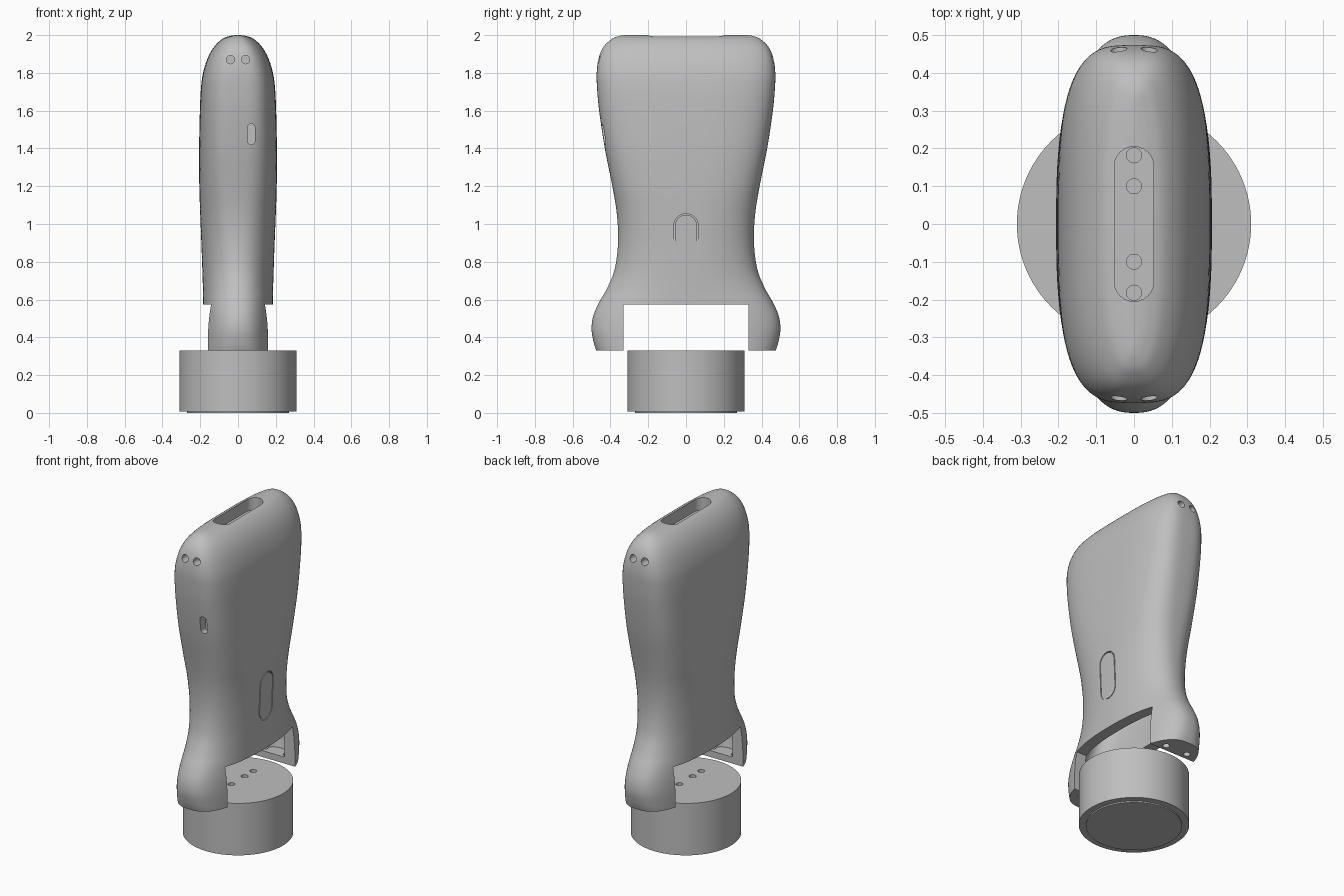
import bpy, bmesh, math
from mathutils import Vector, Matrix

if "Cube" in bpy.data.objects:
    bpy.data.objects.remove(bpy.data.objects["Cube"])

grey = bpy.data.materials.new("plain grey")
grey.use_nodes = True
COLOUR = (0.52, 0.52, 0.52, 1)
grey.diffuse_color = COLOUR
grey.node_tree.nodes["Principled BSDF"].inputs["Base Color"].default_value = COLOUR


def finish(bm, name):
    bmesh.ops.recalc_face_normals(bm, faces=bm.faces)
    mesh = bpy.data.meshes.new(name)
    bm.to_mesh(mesh)
    bm.free()
    mesh.materials.append(grey)
    ob = bpy.data.objects.new(name, mesh)
    bpy.context.collection.objects.link(ob)
    return ob


def catmull(p0, p1, p2, p3, t):
    return 0.5 * (2 * p1 + (p2 - p0) * t + (2 * p0 - 5 * p1 + 4 * p2 - p3) * t * t
                  + (3 * p1 - p0 - 3 * p2 + p3) * t ** 3)


def loft(name, stations, steps=5, sides=96):
    """Superellipse sections (z, half width, half depth, exponent), smoothly joined."""
    pts = [Vector(s) for s in stations]
    last = len(pts) - 1
    rows = [catmull(pts[max(i - 1, 0)], pts[i], pts[i + 1], pts[min(i + 2, last)], k / steps)
            for i in range(last) for k in range(steps)] + [pts[-1]]
    bm = bmesh.new()
    rings = []
    for z, a, b, n in rows:
        ring = []
        for k in range(sides):
            t = 2 * math.pi * (k + 0.5) / sides
            c, s = math.cos(t), math.sin(t)
            ring.append(bm.verts.new((a * math.copysign(abs(c) ** (2 / n), c),
                                      b * math.copysign(abs(s) ** (2 / n), s), z)))
        rings.append(ring)
    for lo, hi in zip(rings, rings[1:]):
        for k in range(sides):
            j = (k + 1) % sides
            bm.faces.new((lo[k], lo[j], hi[j], hi[k]))
    bm.faces.new(rings[0])
    bm.faces.new(rings[-1])
    return finish(bm, name)


def box(name, size, centre):
    bm = bmesh.new()
    bmesh.ops.create_cube(bm, size=1, matrix=Matrix.Translation(centre) @ Matrix.Diagonal((*size, 1)))
    return finish(bm, name)


def rod(name, radius, length, centre, axis="Z", sides=24):
    turn = {"X": Matrix.Rotation(math.pi / 2, 4, "Y"), "Y": Matrix.Rotation(math.pi / 2, 4, "X"),
            "Z": Matrix.Identity(4)}[axis]
    bm = bmesh.new()
    bmesh.ops.create_cone(bm, cap_ends=True, segments=sides, radius1=radius, radius2=radius,
                          depth=length, matrix=Matrix.Translation(centre) @ turn)
    return finish(bm, name)


def pill(name, radius, half, length, centre, u, v, w, hollow=0):
    """Rounded slot: u across, v along, w extruded; hollow leaves only a rim."""
    u, v, w, centre = Vector(u), Vector(v), Vector(w), Vector(centre)

    def loop(r, off):
        out = []
        for k in range(26):
            t = math.pi * (k % 13) / 12 + (math.pi if k > 12 else 0)
            shift = half - radius if k < 13 else radius - half
            out.append(bm.verts.new(centre + u * r * math.cos(t)
                                    + v * (shift + r * math.sin(t)) + w * off))
        return out

    bm = bmesh.new()
    loops = [loop(radius, -length / 2), loop(radius, length / 2)]
    if hollow:
        loops += [loop(radius - hollow, length / 2), loop(radius - hollow, -length / 2)]
        loops.append(loops[0])
    else:
        bm.faces.new(loops[0])
        bm.faces.new(loops[1])
    for p, q in zip(loops, loops[1:]):
        for k in range(26):
            j = (k + 1) % 26
            bm.faces.new((p[k], p[j], q[j], q[k]))
    return finish(bm, name)


def carve(ob, cutters):
    for c in cutters:
        c.hide_render = True
        mod = ob.modifiers.new(c.name, "BOOLEAN")
        mod.operation, mod.solver, mod.object = "DIFFERENCE", "EXACT", c
    bpy.context.view_layer.update()
    graph = bpy.context.evaluated_depsgraph_get()
    mesh = bpy.data.meshes.new_from_object(ob.evaluated_get(graph))
    ob.modifiers.clear()
    ob.data = mesh
    for c in cutters:
        bpy.data.objects.remove(c)


def smooth(ob):
    bpy.ops.object.select_all(action="DESELECT")
    ob.select_set(True)
    bpy.context.view_layer.objects.active = ob
    bpy.ops.object.shade_smooth_by_angle(angle=math.radians(32))


# Handle: flared foot, narrow waist, broad rounded head
stations = [
    (0.33, 0.19, 0.475, 2.7), (0.37, 0.19, 0.488, 2.6), (0.44, 0.188, 0.5, 2.5),
    (0.51, 0.186, 0.492, 2.4), (0.58, 0.185, 0.463, 2.3), (0.66, 0.186, 0.418, 2.2),
    (0.76, 0.189, 0.378, 2.2), (0.9, 0.194, 0.36, 2.3), (1.05, 0.2, 0.366, 2.5),
    (1.2, 0.205, 0.39, 2.8), (1.4, 0.206, 0.43, 3.1), (1.6, 0.202, 0.46, 3.3),
    (1.72, 0.196, 0.471, 3.4), (1.8, 0.185, 0.473, 3.4), (1.88, 0.16, 0.462, 3.3),
    (1.94, 0.125, 0.435, 3.2), (1.98, 0.083, 0.392, 3), (1.995, 0.045, 0.355, 3),
    (2.0, 0.015, 0.325, 3)]
body = loft("handle_body", stations)
WALL = 0.07
cavity = loft("cavity", [(z, a - WALL, b - WALL, n) for z, a, b, n in stations if 0.36 < z < 1.75])

X, Y, Z = (1, 0, 0), (0, 1, 0), (0, 0, 1)
cutters = [
    cavity,
    box("foot_gap", (1, 0.66, 0.6), (0, 0, 0.275)),
    pill("top_recess", 0.052, 0.205, 0.2, (0, 0, 2.02), X, Y, Z),
    pill("front_slot", 0.02, 0.055, 0.12, (0.07, -0.45, 1.475), X, Z, Y),
    pill("side_groove", 0.065, 0.15, 0.05, (0.21, 0, 0.905), Y, Z, X, hollow=0.006)]
for s in (-1, 1):
    cutters += [rod("recess_hole", 0.02, 0.1, (0, s * 0.1, 1.92)),
                rod("recess_end_hole", 0.02, 0.1, (0, s * 0.182, 1.92))]
    for x in (-0.04, 0.04):
        cutters.append(rod("end_hole", 0.022, 0.1, (x, s * 0.46, 1.87), "Y"))
    for x in (-0.075, 0.075):
        cutters.append(rod("foot_screw_hole", 0.02, 0.2, (x, s * 0.37, 0.35)))
carve(body, cutters)
smooth(body)

# Round base with screw holes on top and a thin disc underneath
base = rod("round_base", 0.31, 0.322, (0, 0, 0.169), sides=96)
carve(base, [rod("base_hole", 0.02, 0.1, (0, y, 0.32)) for y in (-0.15, -0.065, 0.065, 0.15)])
smooth(base)
disc = rod("base_disc", 0.27, 0.012, (0, 0, 0.006), sides=96)
smooth(disc)
